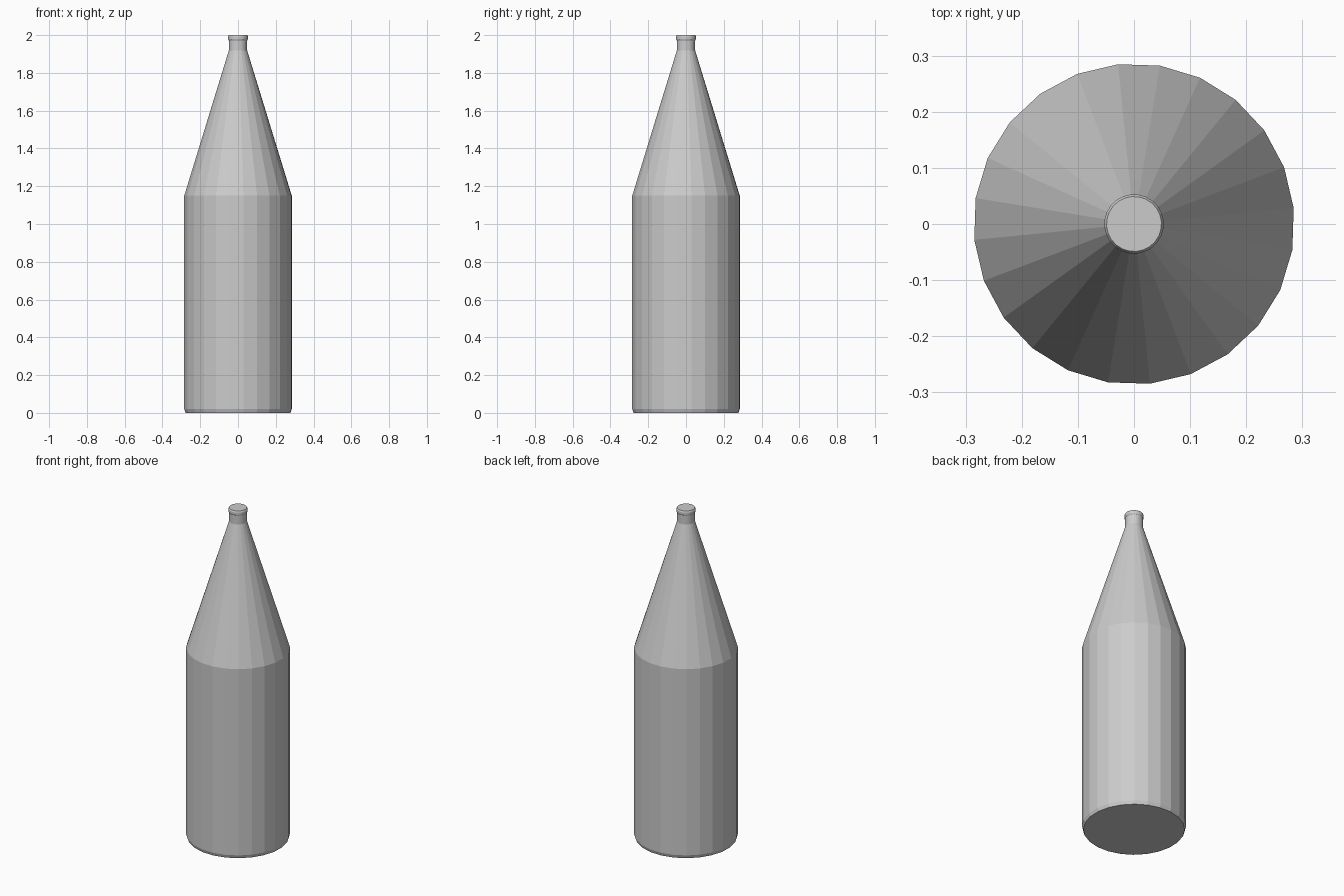
import bpy
import bmesh
import math

cube = bpy.data.objects.get("Cube")
if cube:
    bpy.data.objects.remove(cube, do_unlink=True)

SIDES = 24
TURN = math.radians(5.7)  # small rotation of the facets about the axis

grey = bpy.data.materials.new("plain_grey")
grey.use_nodes = True
colour = (0.6, 0.6, 0.6, 1.0)
grey.diffuse_color = colour
grey.node_tree.nodes["Principled BSDF"].inputs["Base Color"].default_value = colour


def lathe(name, profile):
    """Revolve a closed (radius, height) profile with flat end caps."""
    bm = bmesh.new()
    rings = []
    for r, z in profile:
        rings.append([bm.verts.new((r * math.cos(TURN + i * math.tau / SIDES),
                                    r * math.sin(TURN + i * math.tau / SIDES), z))
                      for i in range(SIDES)])
    for low, high in zip(rings, rings[1:]):
        for i in range(SIDES):
            j = (i + 1) % SIDES
            bm.faces.new((low[i], low[j], high[j], high[i]))
    bm.faces.new(rings[0][::-1])
    bm.faces.new(rings[-1])
    bmesh.ops.recalc_face_normals(bm, faces=bm.faces)
    mesh = bpy.data.meshes.new(name)
    bm.to_mesh(mesh)
    bm.free()
    mesh.materials.append(grey)
    obj = bpy.data.objects.new(name, mesh)
    bpy.context.collection.objects.link(obj)
    return obj


# Bottle: bevelled foot, straight body, conical shoulder, neck and small lip
lathe("bottle", [
    (0.279, 0.0), (0.286, 0.02),
    (0.286, 1.15),
    (0.049, 1.918),
    (0.049, 1.972), (0.053, 1.978),
    (0.053, 1.992), (0.049, 2.0),
])
